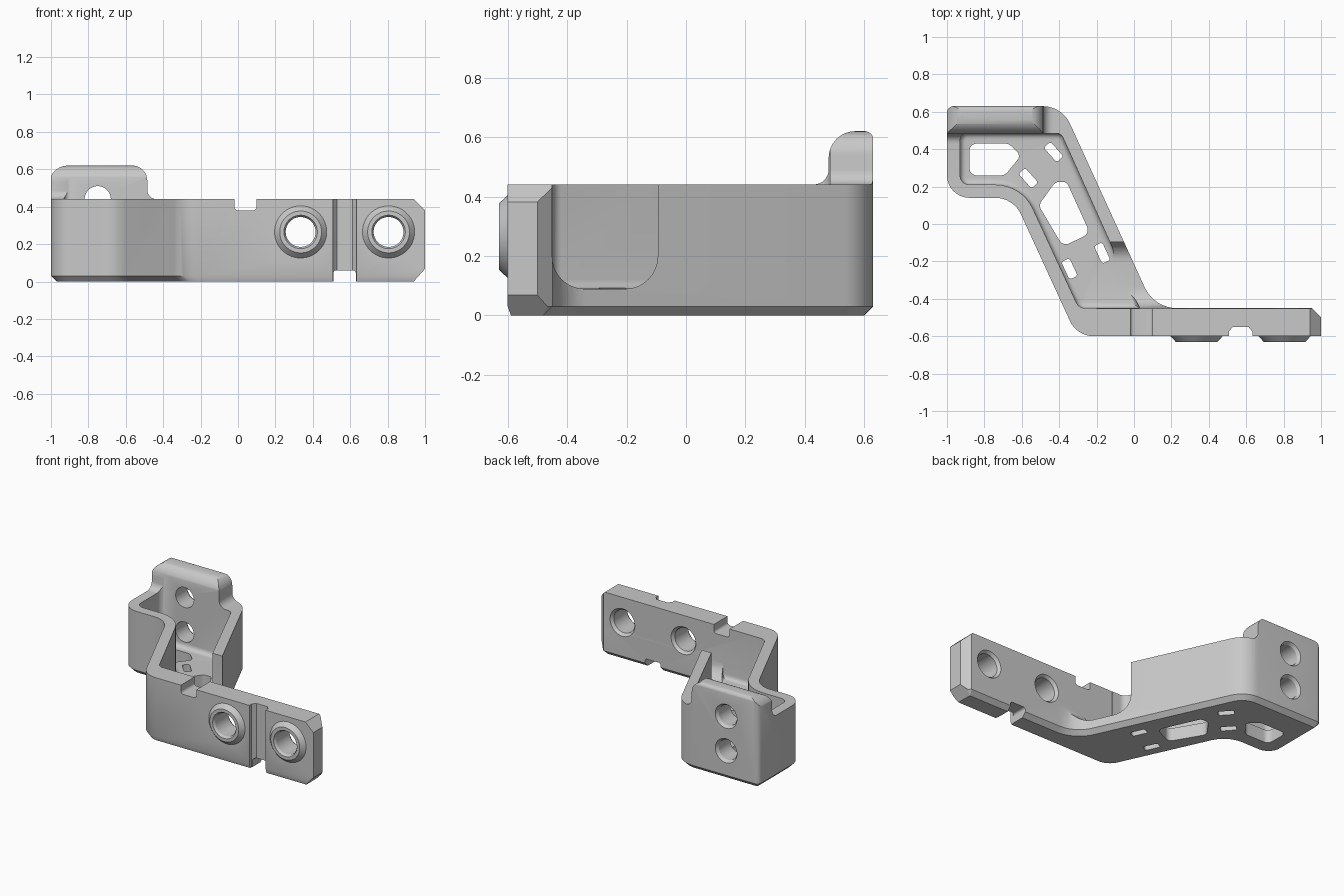
import bpy, bmesh, math
from mathutils import Vector

cube = bpy.data.objects.get("Cube")
if cube:
    bpy.data.objects.remove(cube, do_unlink=True)

metal = bpy.data.materials.new("plain grey")
metal.use_nodes = True
GREY = (0.58, 0.58, 0.58, 1)
metal.diffuse_color = GREY
metal.node_tree.nodes["Principled BSDF"].inputs["Base Color"].default_value = GREY


def rounded(points, steps=8):
    """Polygon corners (a, b, optional radius) to a filleted outline."""
    out = []
    for i, p in enumerate(points):
        c = Vector(p[:2])
        if len(p) < 3:
            out.append(c)
            continue
        u = (Vector(points[i - 1][:2]) - c).normalized()
        v = (Vector(points[(i + 1) % len(points)][:2]) - c).normalized()
        half = u.angle(v) / 2
        centre = c + (u + v).normalized() * p[2] / math.sin(half)
        start = c + u * p[2] / math.tan(half) - centre
        end = c + v * p[2] / math.tan(half) - centre
        sweep = math.pi - 2 * half
        for k in range(steps + 1):
            t = k / steps
            out.append(centre + (start * math.sin((1 - t) * sweep)
                                 + end * math.sin(t * sweep)) / math.sin(sweep))
    return out


def inset(points, d, slow_edge=None):
    """Move a clockwise outline's edges inwards by d, one edge optionally less."""
    out = []
    for i, p in enumerate(points):
        c = Vector(p[:2])
        e1 = (c - Vector(points[i - 1][:2])).normalized()
        e2 = (Vector(points[(i + 1) % len(points)][:2]) - c).normalized()
        n1, n2 = Vector((e1.y, -e1.x)), Vector((e2.y, -e2.x))
        d1 = d * 0.35 if (i - 1) % len(points) == slow_edge else d
        d2 = d * 0.35 if i == slow_edge else d
        det = n1.cross(n2)
        new = (c.x + (d1 * n2.y - d2 * n1.y) / det, c.y + (d2 * n1.x - d1 * n2.x) / det)
        out.append(new + tuple(max(r + math.copysign(d, det), 0.006) for r in p[2:]))
    return out


def finish(name, bm):
    bmesh.ops.recalc_face_normals(bm, faces=bm.faces)
    mesh = bpy.data.meshes.new(name)
    bm.to_mesh(mesh)
    bm.free()
    mesh.materials.append(metal)
    obj = bpy.data.objects.new(name, mesh)
    bpy.context.collection.objects.link(obj)
    return obj


def loft(name, place, layers):
    """Skin matching closed outlines, each given as (points, depth)."""
    bm = bmesh.new()
    rings = [[bm.verts.new(place(p[0], p[1], t)) for p in pts] for pts, t in layers]
    for a, b in zip(rings, rings[1:]):
        for k in range(len(a)):
            bm.faces.new((a[k - 1], a[k], b[k], b[k - 1]))
    bm.faces.new(rings[0][::-1])
    bm.faces.new(rings[-1])
    return finish(name, bm)


PLACE = {"x": lambda a, b, t: (t, a, b),
         "y": lambda a, b, t: (a, t, b),
         "z": lambda a, b, t: (a, b, t)}


def prism(name, points, axis, lo, hi):
    outline = rounded(points)
    return loft(name, PLACE[axis], [(outline, lo), (outline, hi)])


def lathe(name, x, z, profile, sides=40):
    """Turned solid about an axis parallel to y; profile holds (radius, y)."""
    angles = [(k + 0.5) * math.tau / sides for k in range(sides)]
    return loft(name, PLACE["y"], [
        ([(x + r * math.cos(a), z + r * math.sin(a)) for a in angles], y)
        for r, y in profile])


def sound_volume(mesh):
    """Volume of a mesh, or zero when it is not watertight."""
    bm = bmesh.new()
    bm.from_mesh(mesh)
    closed = all(e.is_manifold for e in bm.edges)
    volume = bm.calc_volume(signed=True) if closed else 0
    bm.free()
    return volume


def combine(target, tool, operation="DIFFERENCE"):
    """Apply a boolean, taking the first solver that leaves a sound solid."""
    before = target.data.copy()
    least = sound_volume(before) * 0.25
    bpy.context.view_layer.objects.active = target
    for solver in ("MANIFOLD", "EXACT", "FLOAT"):
        mod = target.modifiers.new("combine", "BOOLEAN")
        mod.operation, mod.solver, mod.object = operation, solver, tool
        bpy.ops.object.modifier_apply(modifier=mod.name)
        if sound_volume(target.data) > least:
            break
        target.data = before.copy()
    bpy.data.objects.remove(tool, do_unlink=True)


# Body: plan outline with a chamfered underside
FRONT, BACK, TOP, FLOOR = -0.6, -0.45, 0.44, 0.09
plan = [(-1, 0.63, 0.035), (-0.385, 0.63, 0.16), (0.108, BACK, 0.19), (0.95, BACK),
        (1, -0.5), (1, FRONT), (-0.305, FRONT, 0.14), (-0.645, 0.14, 0.15),
        (-1, 0.14, 0.12)]
outline = rounded(plan)
bracket = loft("offset_bracket", PLACE["z"], [
    (rounded(inset(plan, 0.03, slow_edge=5)), 0), (outline, 0.03), (outline, 0.7)])

# Height profiles: raised rear tab, fillets and clipped plate end
combine(bracket, prism("width_profile", [
    (-1.01, -0.1), (-1.01, 0.62, 0.1), (-0.485, 0.62, 0.08), (-0.485, TOP, 0.05),
    (0.94, TOP), (1.002, 0.38), (1.002, 0.07), (0.85, -0.1)], "y", -1, 1), "INTERSECT")
combine(bracket, prism("depth_profile", [
    (0.631, -0.1), (0.631, 0.62, 0.03), (0.48, 0.62, 0.09), (0.48, TOP + 0.0005, 0.05),
    (-0.7, TOP + 0.0005), (-0.7, -0.1)], "x", -1.2, 1.2), "INTERSECT")

# Open channel between the walls, with a filleted floor
channel = [(-0.93, 0.485, 0.04), (-0.39, 0.485, 0.04), (0.03, -0.4495),
           (-0.295, -0.4495, 0.05), (-0.6, 0.21, 0.22), (-0.93, 0.21, 0.05)]
layers = []
for k in range(5):
    a = k * math.pi / 8
    layers.append((rounded(inset(channel, 0.03 * (1 - math.sin(a)))),
                   FLOOR + 0.03 * (1 - math.cos(a))))
combine(bracket, loft("channel", PLACE["z"], layers + [(rounded(channel), 1)]))

# Side window through the slanted wall
combine(bracket, prism("side_window", [
    (-0.4505, 0.9), (-0.4505, FLOOR - 0.001, 0.11), (-0.095, FLOOR - 0.001, 0.11),
    (-0.095, 0.9)], "x", -0.2, 1.1))

# Bosses and bolt holes on the front plate
for x in (0.335, 0.805):
    combine(bracket, lathe("boss", x, 0.265, [(0.158, -0.58), (0.112, -0.63)]), "UNION")
    combine(bracket, lathe("front_hole", x, 0.265, [
        (0.096, -0.64), (0.08, -0.615), (0.08, -0.47), (0.1, -0.445)]))

# Bolt holes in the rear wall
for z in (0.2, TOP):
    combine(bracket, lathe("rear_hole", -0.75, z, [(0.07, 0.4), (0.07, 0.61), (0.087, 0.635)]))

# Notches and vertical groove in the front plate
combine(bracket, prism("top_notch", [
    (-0.02, 0.5), (-0.02, 0.38, 0.02), (0.1, 0.38, 0.02), (0.1, 0.5)], "y", -0.7, -0.4))
combine(bracket, prism("bottom_notch", [
    (0.51, -0.1), (0.51, 0.06, 0.015), (0.63, 0.06, 0.015), (0.63, -0.1)],
    "y", -0.7, -0.4))
combine(bracket, prism("front_groove", [
    (0.507, -0.7), (0.507, -0.575), (0.528, -0.55), (0.612, -0.55),
    (0.633, -0.575), (0.633, -0.7)], "z", -0.1, 0.6))

# Lightening cutouts in the floor
combine(bracket, prism("rear_cutout", [
    (-0.88, 0.43, 0.04), (-0.67, 0.43, 0.05), (-0.605, 0.365, 0.03),
    (-0.69, 0.26, 0.05), (-0.88, 0.26, 0.04)], "z", -0.1, 0.3))
combine(bracket, prism("middle_cutout", [
    (-0.51, 0.1, 0.04), (-0.42, 0.225, 0.04), (-0.36, 0.225, 0.03),
    (-0.235, -0.05, 0.04), (-0.38, -0.12, 0.04)], "z", -0.1, 0.3))
for x, y, degrees in ((-0.43, 0.385, -48), (-0.565, 0.245, -48),
                      (-0.345, -0.24, -65), (-0.17, -0.155, -65)):
    d = Vector((math.cos(math.radians(degrees)), math.sin(math.radians(degrees))))
    n = Vector((-d.y, d.x))
    corners = [Vector((x, y)) + d * a * 0.052 + n * b * 0.024
               for a, b in ((-1, -1), (1, -1), (1, 1), (-1, 1))]
    combine(bracket, prism("slot", [(c.x, c.y, 0.014) for c in corners], "z", -0.1, 0.3))

# Smooth rounds, crisp edges
bpy.ops.object.select_all(action="DESELECT")
bracket.select_set(True)
bpy.context.view_layer.objects.active = bracket
bpy.ops.object.shade_smooth_by_angle(angle=math.radians(30))
